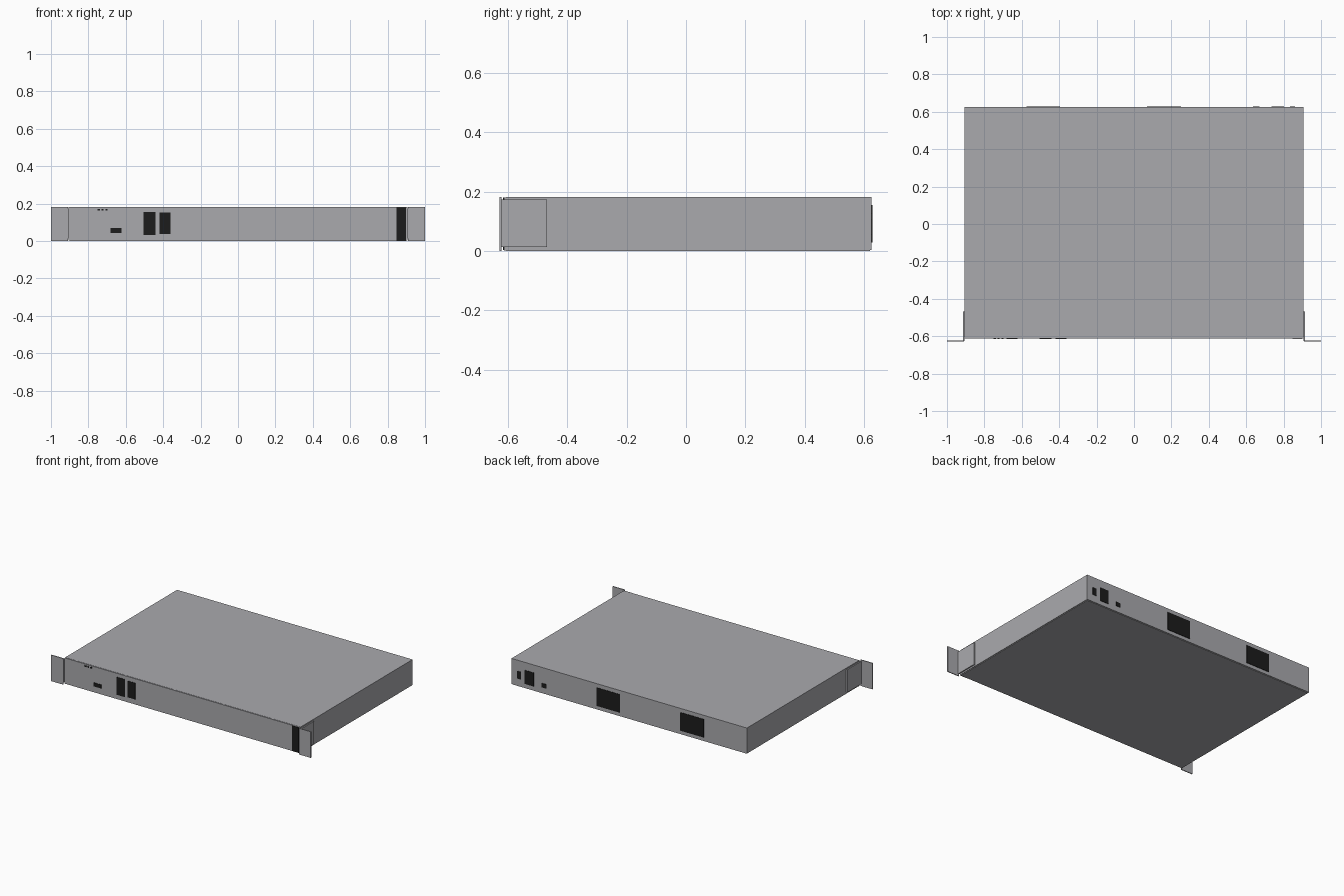
import bpy

cube = bpy.data.objects.get("Cube")
if cube:
    bpy.data.objects.remove(cube)


def material(name, rgb):
    mat = bpy.data.materials.new(name)
    mat.use_nodes = True
    colour = (*rgb, 1)
    mat.diffuse_color = colour
    mat.node_tree.nodes["Principled BSDF"].inputs["Base Color"].default_value = colour
    return mat


GREY = material("metal grey", (0.4, 0.4, 0.42))
BLACK = material("port black", (0.012, 0.012, 0.012))


def box(name, x, y, z, mat=GREY):
    """Box spanning the (low, high) pairs x, y and z."""
    bpy.ops.mesh.primitive_cube_add(size=1)
    ob = bpy.context.object
    ob.name = name
    spans = list(zip(x, y, z))
    for v in ob.data.vertices:
        v.co = [spans[0][i] if v.co[i] < 0 else spans[1][i] for i in range(3)]
    ob.data.materials.append(mat)
    return ob


W, TOP, FRONT, BACK = 0.907, 0.182, -0.613, 0.625

# Chassis: tray, lid and front panel
box("chassis", (-W, W), (FRONT + 0.007, BACK), (0.004, TOP - 0.003))
box("lid", (-W, W), (FRONT + 0.007, BACK), (TOP - 0.003, TOP))
box("bottom_cover", (-W + 0.005, W - 0.005), (FRONT + 0.007, BACK - 0.005), (0, 0.004))
box("front_panel", (-W, W), (FRONT, FRONT + 0.007), (0.002, TOP - 0.001))

# Rack ears: a front flange and a plate along the chassis side
for side, s in (("left", 1), ("right", -1)):
    box(f"{side}_ear_flange", sorted((s * 0.91, s)), (-0.628, -0.622), (0, TOP))
    box(f"{side}_ear_plate", sorted((s * W, s * 0.915)), (-0.625, -0.468), (0.014, 0.173))

# Front ports, indicator lights and the dark end strip
front_y = (FRONT - 0.003, FRONT + 0.001)
for name, x, z in (
    ("front_large_port", (-0.505, -0.441), (0.033, 0.156)),
    ("front_medium_port", (-0.42, -0.361), (0.038, 0.152)),
    ("front_small_port", (-0.682, -0.623), (0.044, 0.07)),
    ("front_end_strip", (0.848, 0.898), (0.003, 0.18)),
):
    box(name, x, front_y, z, BLACK)
for i in range(3):
    x = -0.745 + 0.021 * i
    box(f"indicator_{i + 1}", (x - 0.006, x + 0.006), front_y, (0.162, 0.172), BLACK)

# Rear fan vents and sockets
for name, x, z in (
    ("rear_vent_left", (0.07, 0.25), (0.028, 0.155)),
    ("rear_vent_right", (-0.575, -0.395), (0.028, 0.155)),
    ("rear_large_socket", (0.735, 0.803), (0.033, 0.128)),
    ("rear_side_socket", (0.833, 0.862), (0.055, 0.107)),
    ("rear_small_socket", (0.636, 0.672), (0.044, 0.073)),
):
    box(name, x, (BACK - 0.001, BACK + 0.003), z, BLACK)
